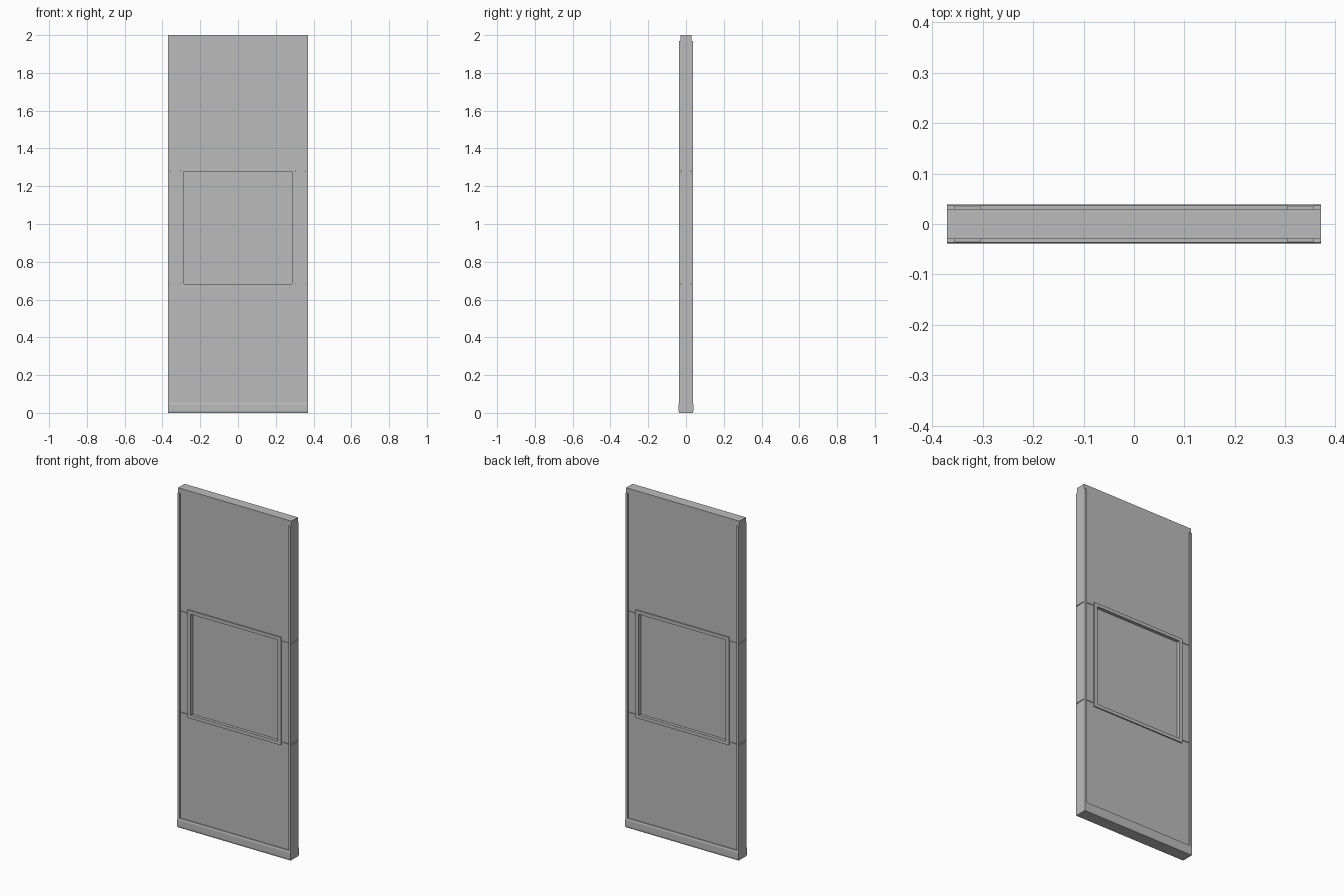
import bpy
import bmesh

default = bpy.data.objects.get("Cube")
if default:
    bpy.data.objects.remove(default, do_unlink=True)

# Single material
grey = bpy.data.materials.new("panel_grey")
grey.use_nodes = True
colour = (0.5, 0.5, 0.505, 1)
grey.diffuse_color = colour
grey.node_tree.nodes["Principled BSDF"].inputs["Base Color"].default_value = colour


def finish(name, bm):
    bmesh.ops.recalc_face_normals(bm, faces=bm.faces)
    mesh = bpy.data.meshes.new(name)
    bm.to_mesh(mesh)
    bm.free()
    mesh.materials.append(grey)
    obj = bpy.data.objects.new(name, mesh)
    bpy.context.collection.objects.link(obj)
    return obj


def box(name, x, y, z):
    """Box from (low, high) ranges on each axis."""
    bm = bmesh.new()
    bmesh.ops.create_cube(bm, size=1)
    for v in bm.verts:
        for i, (low, high) in enumerate((x, y, z)):
            v.co[i] = low if v.co[i] < 0 else high
    return finish(name, bm)


def extrude_x(name, profile, half):
    """Sweep a (y, z) profile along x."""
    bm = bmesh.new()
    face = bm.faces.new([bm.verts.new((-half, y, z)) for y, z in profile])
    new = bmesh.ops.extrude_face_region(bm, geom=[face])["geom"]
    for v in new:
        if isinstance(v, bmesh.types.BMVert):
            v.co.x = half
    return finish(name, bm)


W, D, H = 0.37, 0.03, 2.0          # half width, half depth, height
LOW, HIGH = 0.683, 1.279           # opening bottom and top
GAP = 0.003                        # half seam height
OPEN, RIM, PROUD = 0.285, 0.305, 0.037

# Wall slabs above and below the opening
box("lower_slab", (-W, W), (-D, D), (0.01, LOW - GAP))
box("upper_slab", (-W, W), (-D, D), (HIGH + GAP, H))

# Recessed pane
box("recessed_pane", (-OPEN, OPEN), (-0.014, 0.014), (LOW - GAP, HIGH + GAP))

for side, sx in (("right", -1), ("left", 1)):
    def span(a, b):
        return tuple(sorted((sx * a, sx * b)))
    # Jamb beside the opening, with a set-back core that forms the seams
    box(side + "_jamb", span(OPEN, W), (-D, D), (LOW + GAP, HIGH - GAP))
    box(side + "_seam_core", span(OPEN, W - 0.004), (-D + 0.004, D - 0.004),
        (LOW - GAP, HIGH + GAP))
    for face, sy in (("front", -1), ("back", 1)):
        y = tuple(sorted((sy * D, sy * PROUD)))
        # Edge strip and upright of the frame
        box(f"{face}_{side}_edge_strip", span(0.355, W), y, (0.05, 1.97))
        box(f"{face}_{side}_frame_upright", span(OPEN, RIM), y,
            (LOW - 0.02, HIGH + 0.02))

# Top and bottom bars of the frame
for face, sy in (("front", -1), ("back", 1)):
    y = tuple(sorted((sy * D, sy * PROUD)))
    box(face + "_frame_sill", (-OPEN, OPEN), y, (LOW - 0.02, LOW))
    box(face + "_frame_head", (-OPEN, OPEN), y, (HIGH, HIGH + 0.02))

# Base rail with sloped upper edges and a slight undercut
half = [(0.036, 0), (0.039, 0.01), (0.039, 0.045), (0.036, 0.056)]
extrude_x("base_rail", half + [(-y, z) for y, z in reversed(half)], W)
